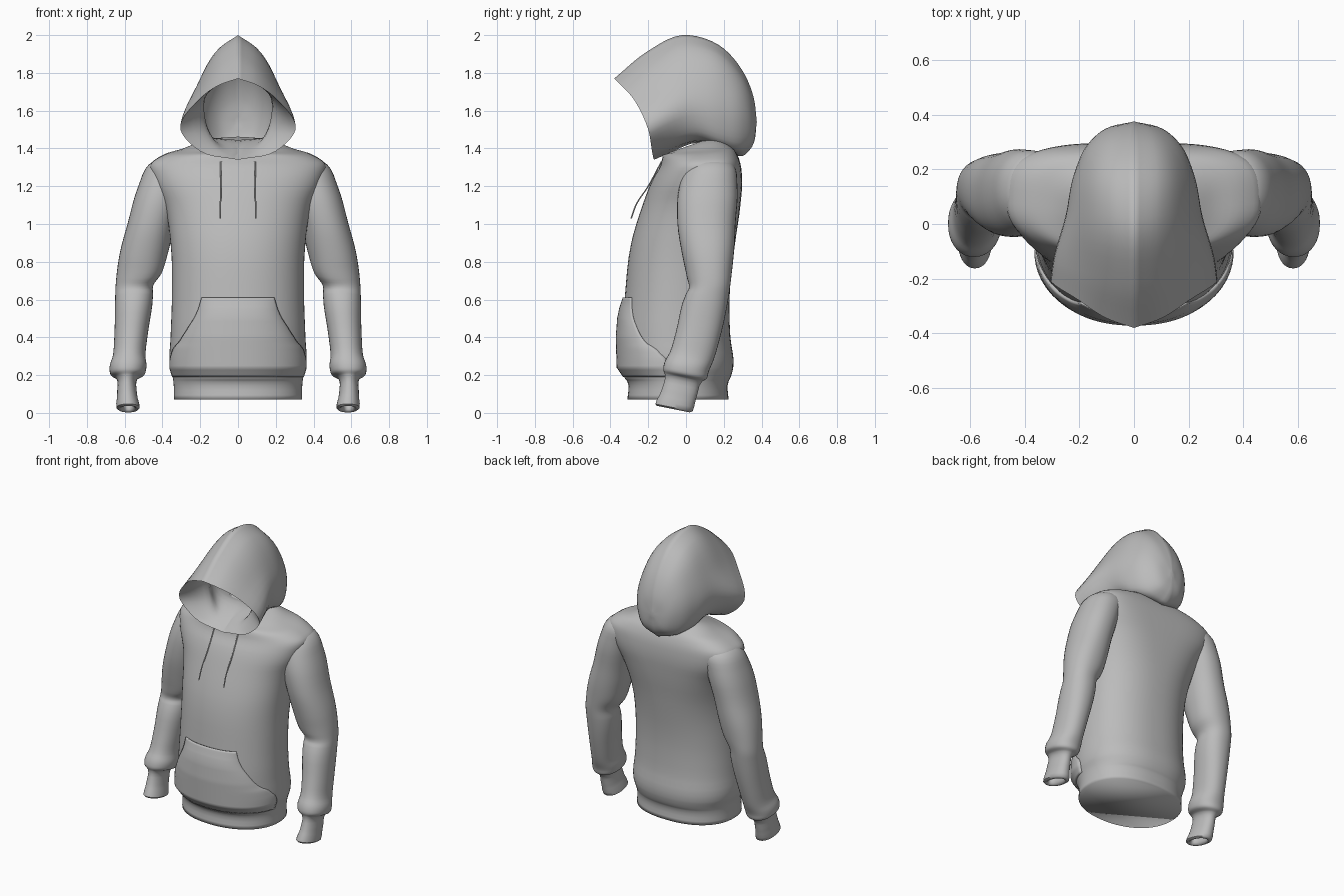
import bpy, bmesh, math
from mathutils import Vector

cube = bpy.data.objects.get("Cube")
if cube:
    bpy.data.objects.remove(cube)

GREY = (0.5, 0.5, 0.5, 1)
fabric = bpy.data.materials.new("grey fabric")
fabric.use_nodes = True
fabric.diffuse_color = GREY
fabric.node_tree.nodes["Principled BSDF"].inputs["Base Color"].default_value = GREY


def spline(pts, n):
    """Smooth path through the points, n samples per span."""
    h = [max((b - a).length, 1e-5) for a, b in zip(pts, pts[1:])]
    d = [(b - a) / k for a, b, k in zip(pts, pts[1:], h)]
    m = [d[0]]
    for i in range(1, len(d)):
        m.append((d[i - 1] * h[i] + d[i] * h[i - 1]) / (h[i] + h[i - 1]))
    m.append(d[-1])
    out = []
    for i, k in enumerate(h):
        for j in range(n):
            t = j / n
            s = 1 - t
            out.append(pts[i] * (1 + 2 * t) * s * s + m[i] * (k * t * s * s)
                       + pts[i + 1] * (3 - 2 * t) * t * t - m[i + 1] * (k * t * t * s))
    return out + [pts[-1].copy()]


def skin(name, rings, loop=True, caps=True, angle=50):
    """Bridge rings of points into a smooth shaded surface."""
    bm = bmesh.new()
    rows = [[bm.verts.new(p) for p in r] for r in rings]
    count = len(rows[0])
    for a, b in zip(rows, rows[1:]):
        for i in range(count if loop else count - 1):
            j = (i + 1) % count
            bm.faces.new((a[i], a[j], b[j], b[i]))
    if caps:
        bm.faces.new(rows[0])
        bm.faces.new(rows[-1])
    bmesh.ops.remove_doubles(bm, verts=bm.verts, dist=0.0005)
    bmesh.ops.recalc_face_normals(bm, faces=bm.faces)
    mesh = bpy.data.meshes.new(name)
    bm.to_mesh(mesh)
    bm.free()
    mesh.materials.append(fabric)
    ob = bpy.data.objects.new(name, mesh)
    bpy.context.collection.objects.link(ob)
    bpy.ops.object.select_all(action='DESELECT')
    ob.select_set(True)
    bpy.context.view_layer.objects.active = ob
    bpy.ops.object.shade_smooth_by_angle(angle=math.radians(angle))
    return ob


def smooth_rings(rings, n):
    return list(zip(*[spline(list(col), n) for col in zip(*rings)]))


def on_section(row, a, grow=0.0):
    """Point on a rounded section with its own back fullness; angle 0 is the front."""
    z, x0, x1, y0, y1, tilt, back = row
    s, c = math.sin(a), math.cos(a)
    e = 2 / (2.15 if c > 0 else back)
    x = math.copysign(abs(s) ** e, s) * ((x1 - x0) / 2 + grow)
    y = -math.copysign(abs(c) ** e, c) * ((y1 - y0) / 2 + grow)
    return Vector(((x0 + x1) / 2 + x, (y0 + y1) / 2 + y, z + tilt * y))


def sections(rows, count):
    return [[on_section(r, math.tau * i / count) for i in range(count)] for r in rows]


# Torso with waistband: height, half width, front, back, tilt, back fullness
torso = [(0.07, .34, -.31, .225, 0, 2.3), (0.165, .342, -.31, .225, 0, 2.3), (0.185, .345, -.325, .235, 0, 2.3),
         (0.24, .36, -.335, .25, 0, 2.3), (0.4, .357, -.34, .235, 0, 2.3), (0.6, .35, -.325, .23, 0, 2.3),
         (0.9, .357, -.29, .26, 0, 2.4), (1.1, .39, -.23, .288, 0, 3), (1.24, .45, -.175, .297, 0, 3.6),
         (1.315, .463, -.135, .288, .02, 3.6), (1.36, .405, -.125, .27, .05, 3.4), (1.39, .3, -.12, .24, .12, 3),
         (1.412, .22, -.11, .19, .3, 2.4), (1.42, .14, -.09, .15, .35, 2.2)]
torso = [(z, -w, w, f, b, t, p) for z, w, f, b, t, p in torso]
skin("torso", smooth_rings(sections(torso, 64), 4), angle=100)


# Front pocket, wrapped over the belly
def torso_row(z):
    for a, b in zip(torso, torso[1:]):
        if a[0] <= z <= b[0]:
            t = (z - a[0]) / (b[0] - a[0])
            return [p + (q - p) * t for p, q in zip(a, b)]


outline = spline([Vector(p) for p in ((1.4, .19, 0), (1.42, .25, 0), (1.28, .32, 0), (1, .38, 0),
                                      (.8, .45, 0), (.6, .55, 0), (.54, .612, 0))], 5)
pocket = []
for k, p in enumerate(outline):
    pocket.append([])
    for i in range(33):
        u = i / 16 - 1
        puff = 0.008 + 0.024 * (1 - u ** 4) * min(1, k / 4, (len(outline) - k) / 8)
        pocket[-1].append(on_section(torso_row(p.y), u * p.x, puff))
pocket = skin("front_pocket", pocket, loop=False, caps=False)
thick = pocket.modifiers.new("thickness", 'SOLIDIFY')
thick.thickness = 0.015
thick.offset = -1

# Sleeves: height, inner x, outer x, front, back, tilt
sleeve = [(1.35, .3, .41, .07, .19, 0), (1.315, .25, .472, .01, .25, 0), (1.2, .28, .528, -.035, .272, 0),
          (1.0, .335, .585, -.045, .262, 0), (.85, .37, .625, -.02, .255, .1), (.74, .405, .642, .005, .245, .2),
          (.67, .45, .648, .015, .235, .1), (.62, .45, .65, .0, .225, -.1), (.4, .48, .655, -.055, .175, -.2),
          (.3, .49, .663, -.085, .145, -.2), (.24, .485, .68, -.115, .12, -.2), (.205, .495, .675, -.12, .11, -.2),
          (.185, .53, .645, -.112, .085, -.2), (.1, .535, .64, -.13, .055, -.2), (.02, .53, .632, -.155, .02, -.2),
          (.022, .54, .622, -.145, .01, -.2), (.09, .545, .625, -.12, .04, -.2)]
for side, label in ((1, "left"), (-1, "right")):
    rings = smooth_rings(sections([row + (2.2,) for row in sleeve], 36), 4)
    skin(label + "_sleeve", [[Vector((p.x * side, p.y, p.z)) for p in r] for r in rings])


# Hood: half rings from peak to chin, lining first, then the outer shell
def half(*pts):
    return [Vector(p) for p in pts]


def shrink(ring, f):
    mid = Vector((0, 0.05, 1.6))
    return [mid + (p - mid) * f for p in ring]


brim = half((0, -.38, 1.77), (.1, -.345, 1.735), (.2, -.28, 1.665), (.305, -.2, 1.5),
            (.2, -.18, 1.385), (0, -.17, 1.34))
fore = half((0, -.21, 1.91), (.1, -.2, 1.84), (.2, -.17, 1.72), (.295, -.13, 1.54),
            (.2, -.1, 1.42), (0, -.1, 1.37))
crown = half((0, -.02, 2), (.1, 0, 1.93), (.2, .02, 1.77), (.25, .03, 1.6),
             (.2, .06, 1.47), (0, .06, 1.43))
rear = half((0, .17, 1.95), (.1, .16, 1.9), (.19, .17, 1.74), (.22, .18, 1.57),
            (.18, .19, 1.43), (0, .2, 1.4))
nape = half((0, .3, 1.81), (.085, .29, 1.78), (.15, .283, 1.69), (.172, .288, 1.55),
            (.13, .29, 1.41), (0, .3, 1.36))
tail = half((0, .358, 1.67), (.055, .353, 1.65), (.095, .348, 1.6), (.105, .348, 1.53),
            (.08, .347, 1.44), (0, .35, 1.41))
facing = half((0, -.2, 1.83), (.1, -.14, 1.76), (.17, -.1, 1.68), (.165, -.08, 1.52),
              (.1, -.12, 1.4), (0, -.16, 1.345))
pole = [Vector((0, .375, 1.54))] * 6
inside = [shrink(r, .92) for r in (pole, tail, nape, rear, crown)]


def whole(ring):
    h = spline(ring, 5)
    return h + [Vector((-p.x, p.y, p.z)) for p in h[-2:0:-1]]


lining = smooth_rings([whole(r) for r in inside + [facing, brim]], 5)
shell = smooth_rings([whole(r) for r in (brim, fore, crown, rear, nape, tail, pole)], 5)
skin("hood", lining + shell[1:], caps=False, angle=100)

# Drawstrings
for side, label in ((1, "left"), (-1, "right")):
    path = spline(half((.09, -.13, 1.33), (.092, -.2, 1.2), (.093, -.265, 1.1), (.095, -.29, 1.03)), 6)
    rings = [[Vector((side * p.x + .004 * math.cos(a), p.y + .004 * math.sin(a), p.z))
              for a in (math.tau * k / 8 for k in range(8))] for p in path]
    skin(label + "_drawstring", rings)
